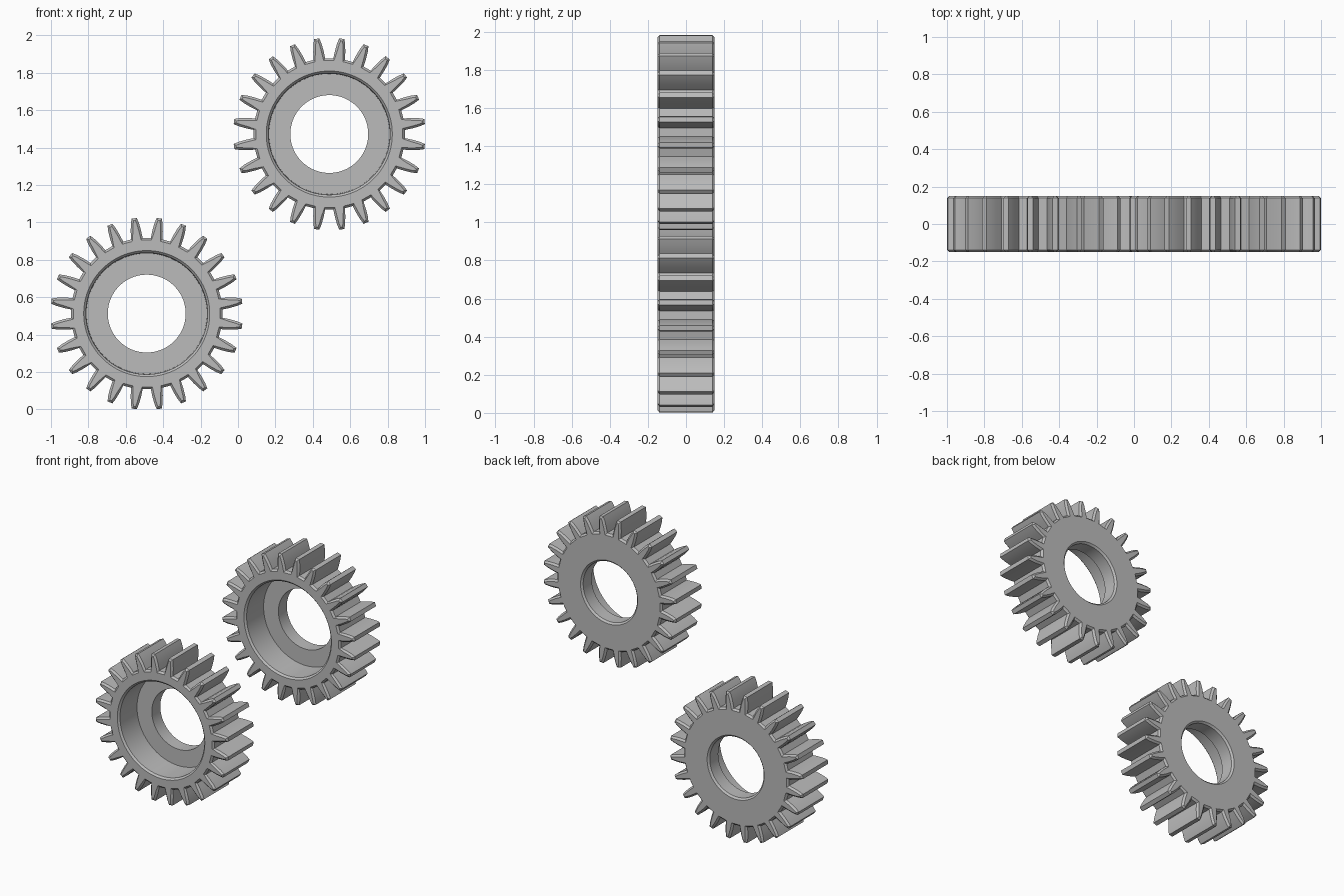
import bpy
import bmesh
import math
from mathutils import Vector

if "Cube" in bpy.data.objects:
    bpy.data.objects.remove(bpy.data.objects["Cube"])

TEETH = 24
HALF = 0.15       # half thickness
BEVEL = 0.012
# One tooth flank from root to tip: (radius, half width)
FLANK = [(0.405, 0.031), (0.445, 0.028), (0.485, 0.022), (0.514, 0.014)]

steel = bpy.data.materials.new("steel_grey")
steel.use_nodes = True
grey = (0.5, 0.5, 0.5, 1)
steel.diffuse_color = grey
steel.node_tree.nodes["Principled BSDF"].inputs["Base Color"].default_value = grey


def tooth_outline():
    """Closed toothed outline, counter-clockwise."""
    tooth = [(r, -w) for r, w in FLANK] + [(r, w) for r, w in reversed(FLANK)]
    points = []
    for i in range(TEETH):
        mid = (i + 0.5) * math.tau / TEETH
        for r, w in tooth:
            a = mid + math.asin(w / r)
            points.append(Vector((r * math.cos(a), r * math.sin(a))))
    return points


def inset(points, amount):
    """Move every edge of an outline inwards."""
    result = []
    for i, p in enumerate(points):
        before = (p - points[i - 1]).normalized()
        after = (points[(i + 1) % len(points)] - p).normalized()
        n1, n2 = Vector((-before.y, before.x)), Vector((-after.y, after.x))
        result.append(p + (n1 + n2) * amount / (1 + n1.dot(n2)))
    return result


def circle(radius, count):
    per_tooth = count // TEETH
    pts = []
    for i in range(count):
        a = (i + 0.5) * math.tau / count
        pts.append(Vector((radius * math.cos(a), radius * math.sin(a))))
    return pts


def make_gear(name, x, z):
    outer = tooth_outline()
    small = inset(outer, BEVEL)
    n = len(outer)
    # Cross-section: toothed rim, back face, bore, recess, front face
    rings = [(small, -HALF), (outer, BEVEL - HALF), (outer, HALF - BEVEL), (small, HALF)]
    for radius, y in [(0.22, HALF), (0.208, HALF - BEVEL), (0.208, 0.045),
                      (0.322, 0.045), (0.325, BEVEL - HALF), (0.337, -HALF)]:
        rings.append((circle(radius, n), y))

    bm = bmesh.new()
    loops = [[bm.verts.new((p.x, y, p.y)) for p in pts] for pts, y in rings]
    for k, a in enumerate(loops):
        b = loops[(k + 1) % len(loops)]
        for i in range(n):
            j = (i + 1) % n
            bm.faces.new((a[i], a[j], b[j], b[i]))
    bmesh.ops.recalc_face_normals(bm, faces=bm.faces)
    mesh = bpy.data.meshes.new(name)
    bm.to_mesh(mesh)
    bm.free()
    mesh.materials.append(steel)

    gear = bpy.data.objects.new(name, mesh)
    gear.location = (x, 0, z)
    bpy.context.collection.objects.link(gear)
    bpy.ops.object.select_all(action='DESELECT')
    gear.select_set(True)
    bpy.context.view_layer.objects.active = gear
    bpy.ops.object.shade_smooth_by_angle(angle=math.radians(20))


make_gear("lower_gear", -0.488, 0.512)
make_gear("upper_gear", 0.488, 1.472)
